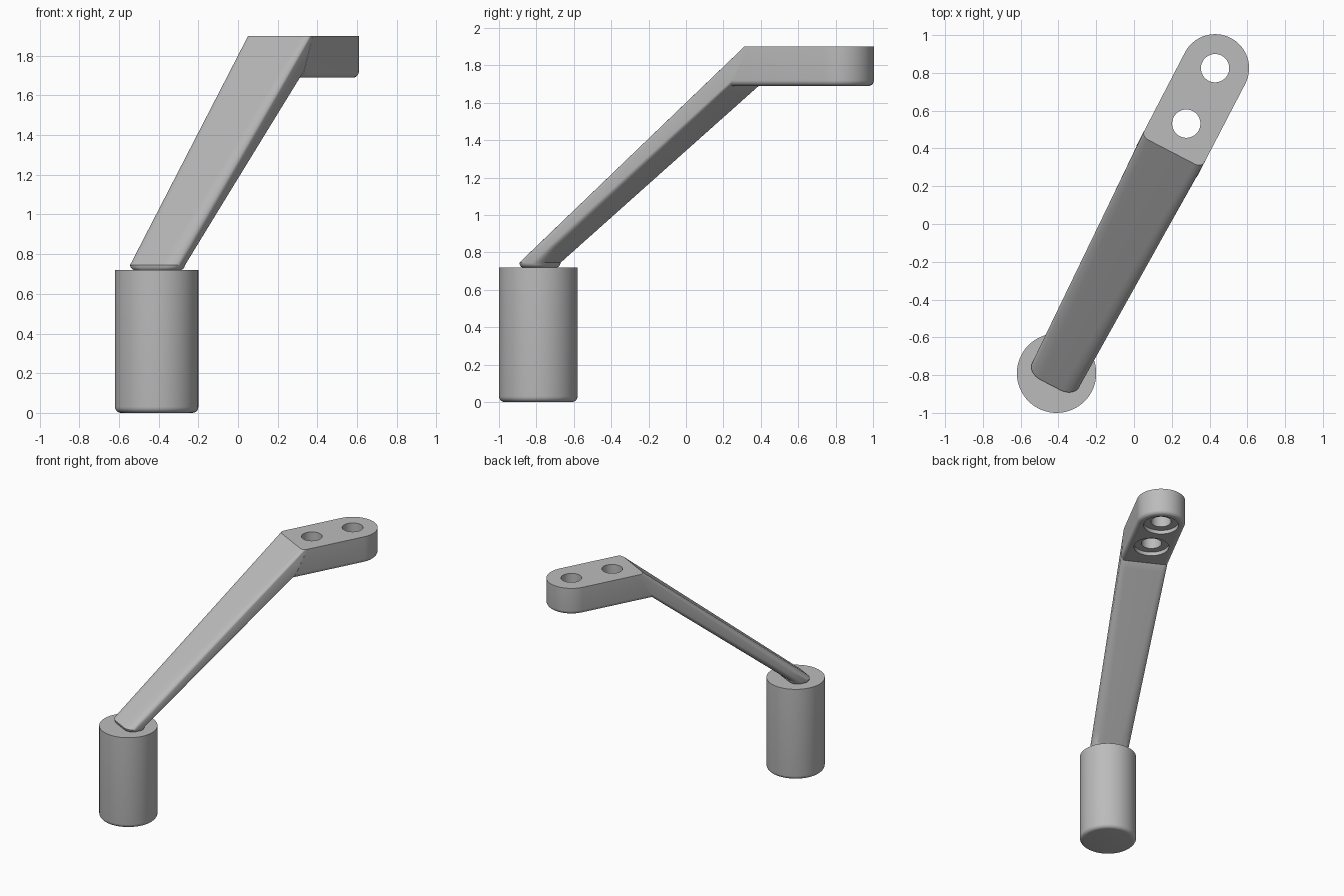
import bpy, bmesh, math
from mathutils import Vector

cube = bpy.data.objects.get("Cube")
if cube:
    bpy.data.objects.remove(cube, do_unlink=True)

GREY = (0.5, 0.5, 0.5, 1)
mat = bpy.data.materials.new("plain grey")
mat.use_nodes = True
mat.diffuse_color = GREY
mat.node_tree.nodes["Principled BSDF"].inputs["Base Color"].default_value = GREY

# Local frame: u runs along the arm from the grip axis, v across it
ORIGIN = Vector((-0.41, -0.79, 0))
U = Vector((0.461, 0.887, 0)).normalized()
V = Vector((U.y, -U.x, 0))
TOP, UNDER = 1.90, 1.69
HOLES = (1.489, 1.82)


def loft(name, rings, clip=None):
    """Skin closed rings of (u, v, z) points and cap both ends."""
    bm = bmesh.new()
    rows = [[bm.verts.new(ORIGIN + U * u + V * v + Vector((0, 0, z)))
             for u, v, z in ring] for ring in rings]
    n = len(rows[0])
    for a, b in zip(rows, rows[1:]):
        for i in range(n):
            j = (i + 1) % n
            bm.faces.new((a[i], a[j], b[j], b[i]))
    bm.faces.new(rows[0])
    bm.faces.new(rows[-1])
    if clip:
        bmesh.ops.bisect_plane(bm, geom=bm.verts[:] + bm.edges[:] + bm.faces[:],
                               plane_co=(0, 0, clip), plane_no=(0, 0, 1),
                               clear_outer=True)
        bmesh.ops.holes_fill(bm, edges=[e for e in bm.edges if e.is_boundary])
    bmesh.ops.recalc_face_normals(bm, faces=bm.faces[:])
    mesh = bpy.data.meshes.new(name)
    bm.to_mesh(mesh)
    bm.free()
    mesh.materials.append(mat)
    ob = bpy.data.objects.new(name, mesh)
    bpy.context.collection.objects.link(ob)
    return ob


def activate(ob):
    bpy.ops.object.select_all(action='DESELECT')
    ob.select_set(True)
    bpy.context.view_layer.objects.active = ob


def smooth(ob):
    activate(ob)
    bpy.ops.object.shade_smooth_by_angle(angle=math.radians(35))


def circle(r, z, u=0, n=64):
    return [(u + r * math.cos(2 * math.pi * i / n),
             r * math.sin(2 * math.pi * i / n), z) for i in range(n)]


def fillet(r, steps=5):
    """Inset and height pairs for a rounded bottom edge."""
    angles = [math.pi / 2 * i / steps for i in range(steps + 1)]
    return [(r * (1 - math.sin(a)), r * (1 - math.cos(a))) for a in angles]


# Grip: upright cylinder with a rounded lower rim
smooth(loft("grip", [circle(0.21 - d, h) for d, h in fillet(0.03)]
            + [circle(0.21, 0.72)]))


# Arm: rounded rectangle tapering from the pad down to the grip
def mix(a, b, t):
    return a + (b - a) * t


def arm_ring(t, shrink=1.0, drop=0.0):
    cu, cz = mix(0.01, 1.285, t), mix(0.745, 1.795, t)
    tu, tz = mix(-0.08, 0.035, t), mix(0, 0.105, t)
    half = mix(0.14, 0.178, t)
    rv, rt = mix(0.08, 0.04, t) / half, mix(0.75, 0.32, t)
    ring = []
    for k, (sv, st) in enumerate(((1, 1), (-1, 1), (-1, -1), (1, -1))):
        for i in range(9):
            a = math.pi / 2 * (k + i / 8)
            v = (sv * (1 - rv) + rv * math.cos(a)) * half * shrink
            w = (st * (1 - rt) + rt * math.sin(a)) * shrink
            ring.append((cu + tu * w, v, cz + tz * w - drop))
    return ring


arm_rings = [arm_ring(0, 0.82, 0.027), arm_ring(0, 0.93, 0.02), arm_ring(0, 0.98, 0.01)]
arm_rings += [arm_ring(1.045 * i / 12) for i in range(13)]
smooth(loft("arm", arm_rings, clip=TOP))


# Mounting pad: round-ended block whose near end slopes into the arm
def pad_ring(inset, z):
    r = 0.18 - inset
    near = mix(1.25, 1.36, (z - UNDER) / (TOP - UNDER))
    arc = [(HOLES[1] + r * math.cos(a), r * math.sin(a), z)
           for a in (math.pi * (i / 32 - 0.5) for i in range(33))]
    return [(near, -r, z)] + arc + [(near, r, z)]


pad = loft("mounting_pad", [pad_ring(d, UNDER + h) for d, h in fillet(0.03)]
           + [pad_ring(0, TOP)])

# Screw holes with a shallow recess underneath
for u in HOLES:
    cutter = loft("hole_cutter", [circle(r, z, u, 48) for r, z in
                  ((0.13, 1.65), (0.13, 1.72), (0.075, 1.72), (0.075, 1.95))])
    cutter.hide_render = True
    activate(pad)
    mod = pad.modifiers.new("hole", 'BOOLEAN')
    mod.operation, mod.solver, mod.object = 'DIFFERENCE', 'EXACT', cutter
    bpy.ops.object.modifier_apply(modifier=mod.name)
    bpy.data.objects.remove(cutter, do_unlink=True)
smooth(pad)
